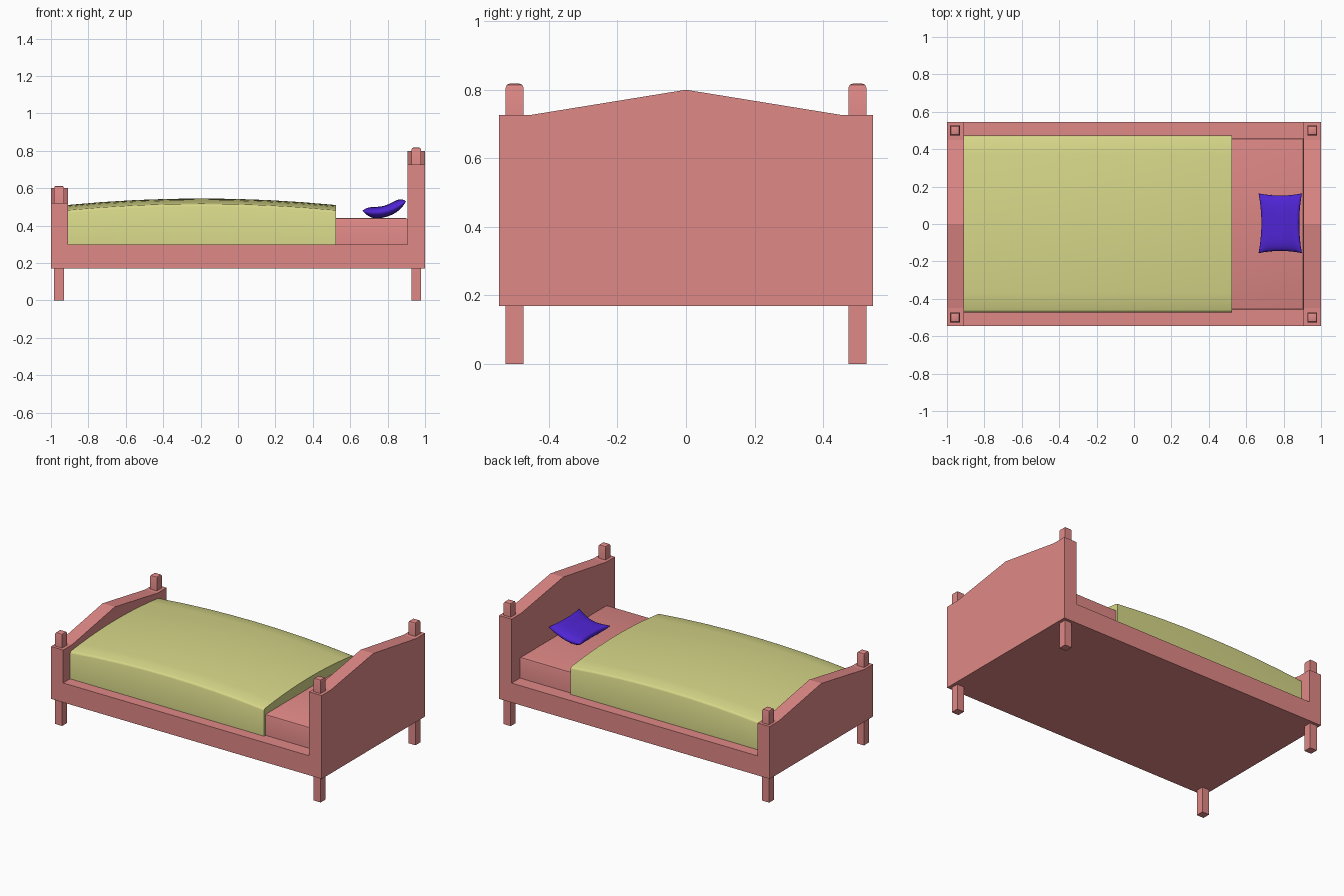
import bpy, bmesh, math

if "Cube" in bpy.data.objects:
    bpy.data.objects.remove(bpy.data.objects["Cube"])


def material(name, rgb):
    m = bpy.data.materials.new(name)
    m.diffuse_color = (*rgb, 1)
    m.use_nodes = True
    m.node_tree.nodes["Principled BSDF"].inputs["Base Color"].default_value = m.diffuse_color
    return m


PINK = material("pink_paint", (0.74, 0.25, 0.24))
YELLOW = material("yellow_cloth", (0.68, 0.68, 0.25))
PURPLE = material("purple_cloth", (0.08, 0.018, 0.66))


def finish(bm, name, mat, smooth=False):
    bmesh.ops.recalc_face_normals(bm, faces=bm.faces)
    me = bpy.data.meshes.new(name)
    bm.to_mesh(me)
    bm.free()
    ob = bpy.data.objects.new(name, me)
    bpy.context.collection.objects.link(ob)
    me.materials.append(mat)
    if smooth:
        bpy.ops.object.select_all(action='DESELECT')
        ob.select_set(True)
        bpy.context.view_layer.objects.active = ob
        bpy.ops.object.shade_smooth_by_angle(angle=math.radians(40))
    return ob


def box(name, x, y, z, mat, bevel=0, segments=2):
    """Box from ranges; bevel rounds only the edges of the top face."""
    bm = bmesh.new()
    bmesh.ops.create_cube(bm, size=1)
    for v in bm.verts:
        for i, (a, b) in enumerate((x, y, z)):
            v.co[i] = b if v.co[i] > 0 else a
    if bevel:
        top = [e for e in bm.edges if all(v.co.z > z[1] - 1e-5 for v in e.verts)]
        bmesh.ops.bevel(bm, geom=top, offset=bevel, segments=segments,
                        profile=0.5, affect='EDGES')
    return finish(bm, name, mat, bool(bevel))


def end_board(name, x0, x1, shoulder, peak):
    """Gabled board, extruded along x."""
    profile = [(-0.545, 0.17), (0.545, 0.17), (0.545, shoulder),
               (0.45, shoulder), (0, peak), (-0.45, shoulder), (-0.545, shoulder)]
    bm = bmesh.new()
    face = bm.faces.new([bm.verts.new((x0, y, z)) for y, z in profile])
    ext = bmesh.ops.extrude_face_region(bm, geom=[face], use_keep_orig=True)
    for v in ext["geom"]:
        if isinstance(v, bmesh.types.BMVert):
            v.co.x = x1
    finish(bm, name, PINK)


# Frame: base, head and foot boards
box("bed_base", (-0.91, 0.907), (-0.545, 0.545), (0.17, 0.30), PINK)
end_board("headboard", 0.907, 1.0, 0.727, 0.80)
end_board("footboard", -1.0, -0.91, 0.52, 0.60)

# Corner legs and post caps
for end, cx, low, top in (("head", 0.953, 0.70, 0.818), ("foot", -0.957, 0.49, 0.613)):
    for side, cy in (("left", 0.5), ("right", -0.5)):
        w = 0.026
        box(f"{end}_{side}_leg", (cx - w, cx + w), (cy - w, cy + w), (0, 0.18), PINK)
        box(f"{end}_{side}_post_cap", (cx - w, cx + w), (cy - w, cy + w),
            (low, top), PINK, 0.012)

# Mattress
box("mattress", (-0.90, 0.907), (-0.457, 0.457), (0.29, 0.44), PINK, 0.01)

# Blanket: arched along its length and domed across
bm = bmesh.new()
NX, NY = 8, 10
X0, X1, W = -0.913, 0.523, 0.472
rows = []
for i in range(NX + 1):
    s = -1 + 2 * i / NX
    x = X0 + (X1 - X0) * i / NX
    edge = 0.48 + 0.035 * (1 - s * s)
    ring = [(-W, 0.295), (-W, edge - 0.012), (-W + 0.004, edge - 0.003)]
    for j in range(NY + 1):
        t = -1 + 2 * j / NY
        ring.append((t * (W - 0.013), edge + 0.002 + 0.028 * (1 - t * t)))
    ring += [(W - 0.004, edge - 0.003), (W, edge - 0.012), (W, 0.295)]
    rows.append([bm.verts.new((x, y, z)) for y, z in ring])
n = len(rows[0])
for a, b in zip(rows, rows[1:]):
    for j in range(n):
        k = (j + 1) % n
        bm.faces.new((a[j], a[k], b[k], b[j]))
bm.faces.new(rows[0])
bm.faces.new(rows[-1])
finish(bm, "blanket", YELLOW, True)

# Pillow: puffed grid with pinched sides, curled up toward the headboard
bm = bmesh.new()
N = 16
for sign in (1, -1):
    grid = []
    for i in range(N + 1):
        u = math.sin(math.pi / 2 * (-1 + 2 * i / N))
        line = []
        for j in range(N + 1):
            v = math.sin(math.pi / 2 * (-1 + 2 * j / N))
            x = 0.782 + u * (0.101 + 0.015 * v * v)
            y = 0.004 + v * (0.148 + 0.012 * u * u)
            puff = 0.031 * math.sqrt(max(0, (1 - u ** 4) * (1 - v ** 4)))
            lift = 0.475 + 0.026 * u + 0.03 * u * u
            line.append(bm.verts.new((x - sign * puff * 0.3 * max(u, 0), y,
                                      lift + sign * puff)))
        grid.append(line)
    for i in range(N):
        for j in range(N):
            bm.faces.new((grid[i][j], grid[i + 1][j],
                          grid[i + 1][j + 1], grid[i][j + 1]))
bmesh.ops.remove_doubles(bm, verts=bm.verts, dist=1e-5)
pillow = finish(bm, "pillow", PURPLE)
for p in pillow.data.polygons:
    p.use_smooth = True
